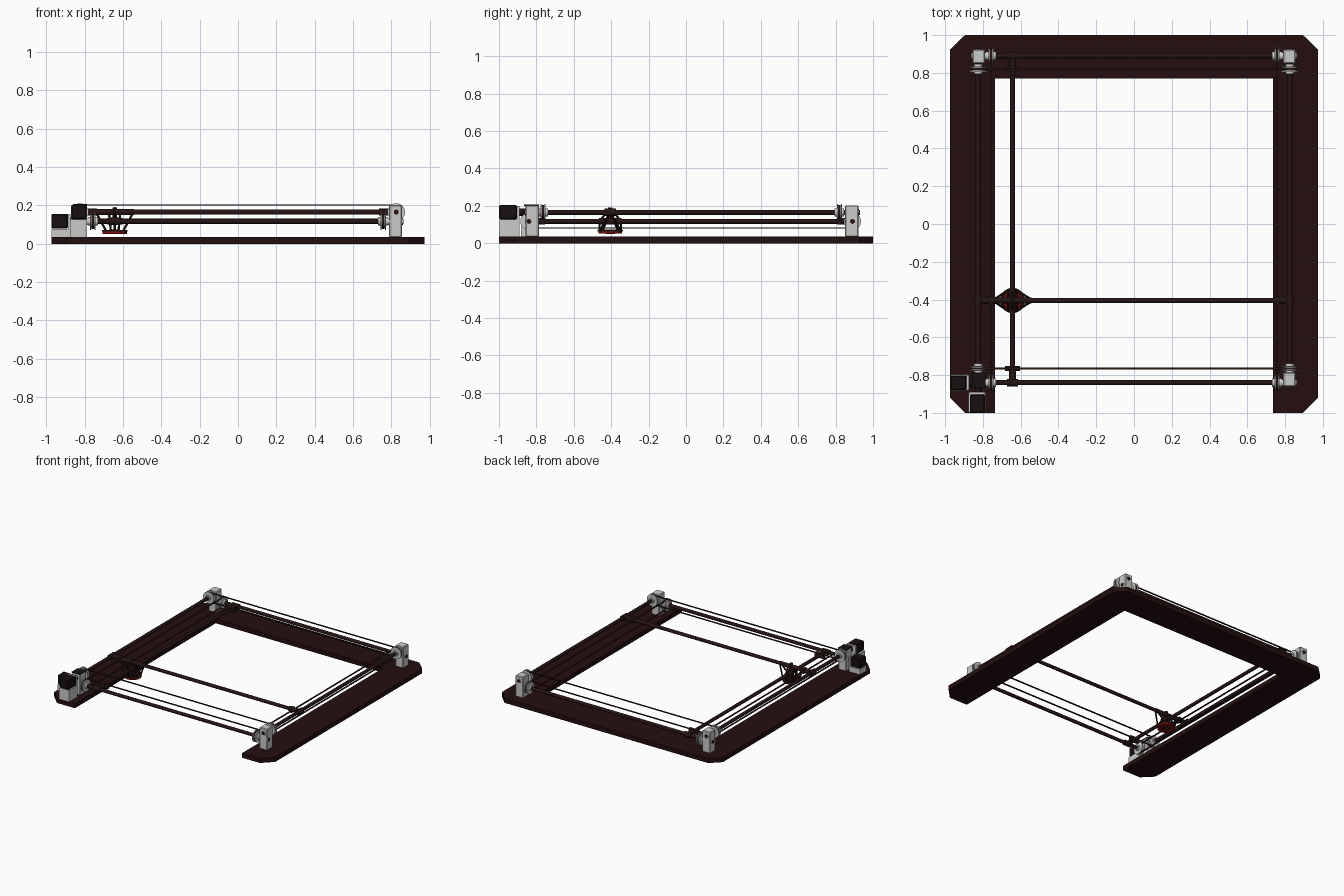
import bpy, bmesh, math
from mathutils import Vector

if "Cube" in bpy.data.objects:
    bpy.data.objects.remove(bpy.data.objects["Cube"])


def mat(name, rgb):
    m = bpy.data.materials.new(name)
    m.diffuse_color = (*rgb, 1)
    m.use_nodes = True
    m.node_tree.nodes["Principled BSDF"].inputs["Base Color"].default_value = m.diffuse_color
    return m


BROWN = mat("dark_brown", (0.018, 0.0045, 0.005))
ROD = mat("dark_rod", (0.02, 0.007, 0.007))
BLACK = mat("motor_black", (0.009, 0.005, 0.005))
GREY = mat("light_grey", (0.60, 0.60, 0.59))
RED = mat("deep_red", (0.19, 0.004, 0.004))


def finish(name, bm, m, smooth=False):
    bmesh.ops.recalc_face_normals(bm, faces=bm.faces[:])
    me = bpy.data.meshes.new(name)
    bm.to_mesh(me)
    bm.free()
    ob = bpy.data.objects.new(name, me)
    bpy.context.collection.objects.link(ob)
    me.materials.append(m)
    if smooth:
        bpy.ops.object.select_all(action='DESELECT')
        ob.select_set(True)
        bpy.context.view_layer.objects.active = ob
        bpy.ops.object.shade_smooth_by_angle()
    return ob


def box(name, x0, x1, y0, y1, z0, z1, m, bevel=0):
    bm = bmesh.new()
    bmesh.ops.create_cube(bm, size=1)
    for v in bm.verts:
        v.co = ((x0 + x1) / 2 + v.co.x * (x1 - x0),
                (y0 + y1) / 2 + v.co.y * (y1 - y0),
                (z0 + z1) / 2 + v.co.z * (z1 - z0))
    if bevel:
        bmesh.ops.bevel(bm, geom=bm.edges[:], offset=bevel, segments=1, affect='EDGES')
    return finish(name, bm, m)


def rod(name, a, b, r, m, r2=None, n=24):
    a, b = Vector(a), Vector(b)
    bm = bmesh.new()
    bmesh.ops.create_cone(bm, cap_ends=True, segments=n, radius1=r,
                          radius2=r if r2 is None else r2, depth=(b - a).length)
    q = (b - a).to_track_quat('Z', 'Y')
    for v in bm.verts:
        v.co = q @ v.co + (a + b) / 2
    return finish(name, bm, m, True)


def ring(name, c, ro, ri, z0, z1, m, n=32):
    bm = bmesh.new()
    loops = [[bm.verts.new((c[0] + r * math.cos(2 * math.pi * i / n),
                            c[1] + r * math.sin(2 * math.pi * i / n), z)) for i in range(n)]
             for r, z in ((ro, z0), (ro, z1), (ri, z1), (ri, z0))]
    for k in range(4):
        A, B = loops[k], loops[(k + 1) % 4]
        for i in range(n):
            bm.faces.new((A[i], A[(i + 1) % n], B[(i + 1) % n], B[i]))
    return finish(name, bm, m, True)


def along(axis, t, other, z):
    """Point at t along the axis, at 'other' across it."""
    return (t, other, z) if axis == 'x' else (other, t, z)


def pulley(axis, t, other, z):
    for d in (-0.014, 0.008):
        rod("pulley_flange", along(axis, t + d, other, z), along(axis, t + d + 0.006, other, z), 0.046, GREY, n=32)
    rod("pulley_drum", along(axis, t - 0.012, other, z), along(axis, t + 0.012, other, z), 0.036, GREY, n=32)
    rod("pulley_collar", along(axis, t - 0.026, other, z), along(axis, t + 0.026, other, z), 0.022, GREY)


def belt(axis, t0, t1, other, z, r=0.039, w=0.012, th=0.005):
    pts, n = [], 12
    for i in range(n + 1):
        a = math.pi / 2 + math.pi * i / n
        pts.append((t0, math.cos(a), math.sin(a)))
    for i in range(n + 1):
        a = -math.pi / 2 + math.pi * i / n
        pts.append((t1, math.cos(a), math.sin(a)))
    bm = bmesh.new()
    loops = [[bm.verts.new(along(axis, t + rr * c, other + d, z + rr * s)) for t, c, s in pts]
             for rr, d in ((r, -w / 2), (r, w / 2), (r - th, w / 2), (r - th, -w / 2))]
    k = len(pts)
    for j in range(4):
        A, B = loops[j], loops[(j + 1) % 4]
        for i in range(k):
            bm.faces.new((A[i], A[(i + 1) % k], B[(i + 1) % k], B[i]))
    finish("drive_belt", bm, ROD)


# U-shaped base frame with clipped outer corners
half = [(0.735, -1), (0.893, -1), (0.973, -0.92), (0.973, 0.925), (0.895, 1)]
outline = half + [(-x, y) for x, y in reversed(half)] + [(-0.735, 0.77), (0.735, 0.77)]
bm = bmesh.new()
face = bm.faces.new([bm.verts.new((x, y, 0)) for x, y in outline])
top = bmesh.ops.extrude_face_region(bm, geom=[face])
bmesh.ops.translate(bm, vec=(0, 0, 0.036), verts=[v for v in top["geom"] if isinstance(v, bmesh.types.BMVert)])
finish("base_frame", bm, BROWN)

ZX, ZY = 0.117, 0.165            # heights of the x shafts and the y shafts
XS, YF, YB = 0.825, -0.84, 0.89  # shaft positions
PX, PF, PB = 0.757, -0.765, 0.82  # pulley positions
CX, CY = -0.643, -0.405          # carriage position

# corner bearing blocks with shaft bearings
for sx in (-1, 1):
    for y in (YF, YB):
        yc = y + (0.017 if y < 0 else -0.003)
        box("corner_block", sx * 0.822 - 0.034, sx * 0.822 + 0.034, yc - 0.036, yc + 0.036, 0.034, 0.203, GREY, 0.005)
        rod("x_bearing", (sx * 0.78, y, ZX), (sx * 0.859, y, ZX), 0.018, GREY)
        ye = yc + (-0.039 if y < 0 else 0.039)
        rod("y_bearing", (sx * XS, ye, ZY), (sx * XS, yc, ZY), 0.018, GREY)
        pulley('x', sx * PX, y, ZX)
    for y in (PF, PB):
        pulley('y', y, sx * XS, ZY)

# driven shafts
for y in (YF, YB):
    rod("x_shaft", (-0.862, y, ZX), (0.862, y, ZX), 0.013, ROD)
for sx in (-1, 1):
    rod("y_shaft", (sx * XS, -0.864, ZY), (sx * XS, 0.929, ZY), 0.013, ROD)
    belt('y', YF, YB, sx * PX, ZX)
for y in (PF, PB):
    belt('x', -XS, XS, y, ZY)

# motors on brackets at the front left corner
box("front_motor", -0.868, -0.79, -1, -0.903, 0.127, 0.204, BLACK, 0.006)
box("front_motor_support", -0.875, -0.787, -0.998, -0.89, 0.034, 0.126, GREY)
box("front_motor_plate", -0.87, -0.788, -0.903, -0.889, 0.12, 0.2, GREY)
rod("front_coupler", (-XS, -0.892, ZY), (-XS, -0.85, ZY), 0.02, BLACK)
box("side_motor", -0.973, -0.886, -0.879, -0.801, 0.079, 0.156, BLACK, 0.006)
box("side_motor_support", -0.971, -0.874, -0.882, -0.798, 0.034, 0.078, GREY)
box("side_motor_plate", -0.886, -0.874, -0.88, -0.8, 0.078, 0.154, GREY)
rod("side_coupler", (-0.876, YF, ZX), (-0.85, YF, ZX), 0.02, BLACK)
box("corner_block_cap", -0.858, -0.786, -0.865, -0.787, 0.199, 0.206, BLACK)

# cross rods and their sliders
rod("x_cross_rod", (-XS, CY, ZY), (XS, CY, ZY), 0.013, ROD)
rod("y_cross_rod", (CX, YF, ZX), (CX, YB, ZX), 0.013, ROD)
for sx in (-1, 1):
    rod("y_slider", (sx * XS, CY - 0.03, ZY), (sx * XS, CY + 0.03, ZY), 0.02, ROD)
    rod("x_rod_socket", (sx * 0.735, CY, ZY), (sx * 0.81, CY, ZY), 0.018, ROD)
    box("belt_clamp_y", sx * PX - 0.012, sx * PX + 0.012, CY - 0.02, CY + 0.02, 0.145, 0.18, ROD)
for y, p in ((YF, PF), (YB, PB)):
    rod("x_slider", (CX - 0.03, y, ZX), (CX + 0.03, y, ZX), 0.02, ROD)
    s = 1 if y < 0 else -1
    rod("y_rod_socket", (CX, y + s * 0.015, ZX), (CX, y + s * 0.08, ZX), 0.018, ROD)
    box("belt_clamp_x", CX - 0.04, CX + 0.04, p - 0.012, p + 0.012, 0.1, 0.135, ROD)

# tool carriage: red ring, dark rim, spokes and splayed struts
ring("tool_ring", (CX, CY), 0.064, 0.022, 0.051, 0.064, RED)
ring("tool_rim", (CX, CY), 0.067, 0.05, 0.063, 0.072, ROD)
ring("tool_hub", (CX, CY), 0.025, 0.014, 0.05, 0.074, ROD)
rod("carriage_sleeve_x", (CX - 0.1, CY, ZY), (CX + 0.1, CY, ZY), 0.016, ROD)
rod("carriage_sleeve_y", (CX, CY - 0.06, ZX), (CX, CY + 0.06, ZX), 0.018, ROD)
rod("carriage_post", (CX, CY, ZX), (CX, CY, 0.19), 0.012, ROD)
for s in (-1, 1):
    rod("spoke", (CX - 0.06 * s, CY, 0.068), (CX, CY, 0.068), 0.005, ROD, n=8)
    rod("spoke", (CX, CY - 0.06 * s, 0.068), (CX, CY, 0.068), 0.005, ROD, n=8)
    rod("side_strut", (CX, CY + s * 0.058, 0.068), (CX, CY + s * 0.058, ZX), 0.006, ROD, n=8)
    rod("top_strut", (CX, CY + s * 0.058, ZX), (CX, CY, 0.188), 0.006, ROD, n=8)
    for t in (-1, 1):
        rod("splayed_strut", (CX + s * 0.045, CY + t * 0.04, 0.068), (CX + s * 0.098, CY + t * 0.006, ZY), 0.006, ROD, n=8)
        rod("inner_strut", (CX + s * 0.02, CY + t * 0.055, 0.068), (CX + s * 0.03, CY, ZY), 0.006, ROD, n=8)
